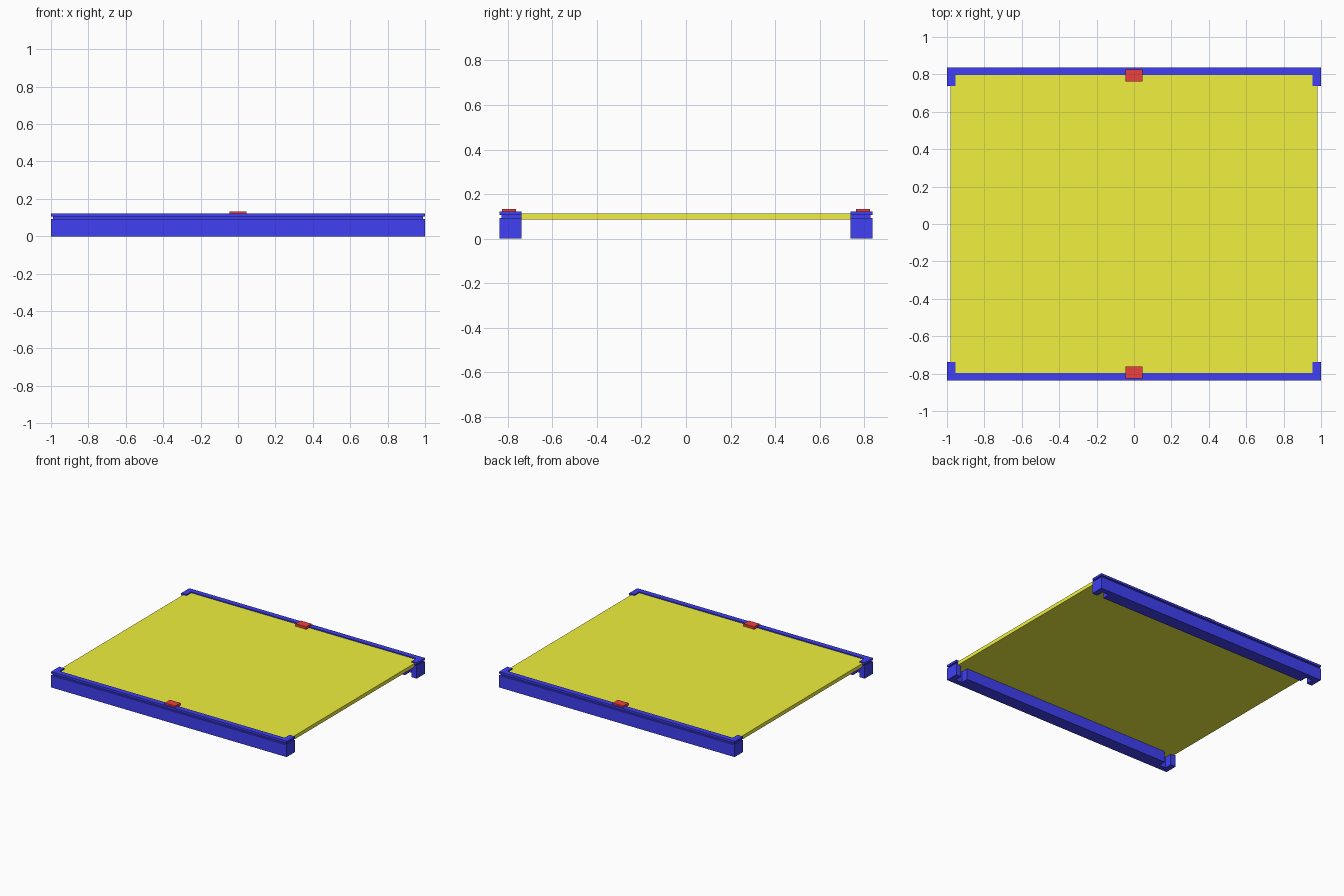
import bpy, bmesh

if "Cube" in bpy.data.objects:
    bpy.data.objects.remove(bpy.data.objects["Cube"])


def material(name, rgb):
    m = bpy.data.materials.new(name)
    m.diffuse_color = (*rgb, 1)
    m.use_nodes = True
    m.node_tree.nodes["Principled BSDF"].inputs["Base Color"].default_value = m.diffuse_color
    return m


BLUE = material("blue", (0.05, 0.05, 0.9))
YELLOW = material("yellow", (0.87, 0.87, 0.05))
RED = material("red", (0.85, 0.05, 0.05))


def prism(name, outline, z0, z1, mat):
    """Extrude a flat outline from z0 up to z1."""
    bm = bmesh.new()
    face = bm.faces.new([bm.verts.new((x, y, z0)) for x, y in outline])
    top = bmesh.ops.extrude_face_region(bm, geom=[face])["geom"]
    for v in top:
        if isinstance(v, bmesh.types.BMVert):
            v.co.z = z1
    bmesh.ops.recalc_face_normals(bm, faces=bm.faces)
    me = bpy.data.meshes.new(name)
    bm.to_mesh(me)
    bm.free()
    me.materials.append(mat)
    ob = bpy.data.objects.new(name, me)
    bpy.context.collection.objects.link(ob)
    return ob


def rect(x, y0, y1):
    return [(-x, y0), (x, y0), (x, y1), (-x, y1)]


def c_shape(inset, s):
    """Long back plate with a short return at each end."""
    xo, yo = 1 - inset, 0.838 - inset
    xi, yi, yt = 0.955, 0.797, 0.739
    half = [(xo, yo), (xo, yt), (xi, yt), (xi, yi)]
    pts = half + [(-x, y) for x, y in reversed(half)]
    return [(x, s * y) for x, y in pts]


# Panel resting on the rails
prism("panel", rect(0.982, -0.8, 0.8), 0.085, 0.113, YELLOW)

for side, s in (("front", -1), ("back", 1)):
    # C-shaped rail, recessed groove and top lip
    prism(side + "_rail", c_shape(0, s), 0, 0.093, BLUE)
    prism(side + "_groove", c_shape(0.01, s), 0.093, 0.105, BLUE)
    prism(side + "_lip", c_shape(0, s), 0.105, 0.121, BLUE)
    # Support ledge under the panel
    prism(side + "_ledge", rect(0.9, s * 0.739, s * 0.797), 0, 0.085, BLUE)
    # Small clip on top
    prism(side + "_clip", rect(0.045, s * 0.763, s * 0.827), 0.113, 0.132, RED)
